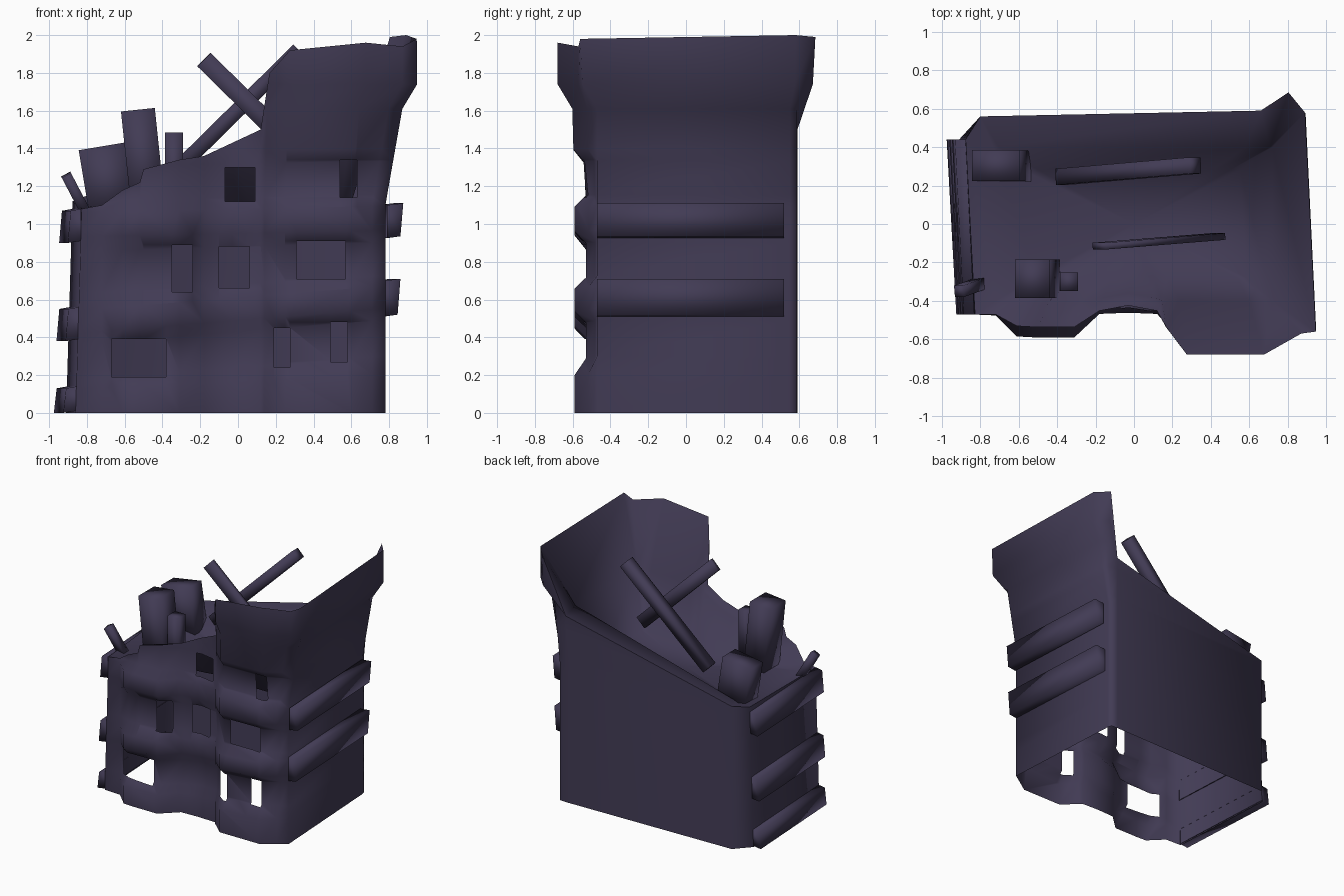
import bpy, bmesh, math
from mathutils import Vector

if "Cube" in bpy.data.objects:
    bpy.data.objects.remove(bpy.data.objects["Cube"])

mat = bpy.data.materials.new("dark purple stone")
mat.diffuse_color = (0.054, 0.044, 0.09, 1)
mat.use_nodes = True
mat.node_tree.nodes["Principled BSDF"].inputs["Base Color"].default_value = mat.diffuse_color


def finish(name, bm, angle=math.pi):
    me = bpy.data.meshes.new(name)
    bmesh.ops.recalc_face_normals(bm, faces=bm.faces)
    bm.to_mesh(me)
    bm.free()
    me.materials.append(mat)
    ob = bpy.data.objects.new(name, me)
    bpy.context.collection.objects.link(ob)
    bpy.ops.object.select_all(action='DESELECT')
    ob.select_set(True)
    bpy.context.view_layer.objects.active = ob
    bpy.ops.object.shade_smooth_by_angle(angle=angle)
    return ob


# Plan of the outer wall: x, y, broken top height, front bulge weight
PLAN = [(-.86, -.47, 1.08, 0), (-.72, -.47, 1.10, .1), (-.61, -.525, 1.18, 1),
        (-.52, -.53, 1.22, 1), (-.50, -.53, 1.29, 1), (-.31, -.53, 1.34, 1),
        (-.18, -.45, 1.36, .3), (-.03, -.42, 1.43, .7), (.12, -.45, 1.50, .3),
        (.14, -.46, 1.80, .5), (.25, -.53, 1.92, 1), (.60, -.53, 1.96, 1),
        (.71, -.48, 1.94, .6), (.78, -.47, 1.98, 0),
        (.725, .55, 2.0, 0), (.715, .585, 1.99, 0),
        (.66, .59, 1.50, 0), (-.80, .56, 1.15, 0), (-.91, .44, 1.12, 0)]
# Rows: height, tilt along x, bulge of the floor bands
ROWS = [(0, 0, 1), (.17, .05, 1), (.24, .08, 0), (.43, .08, 0), (.49, .08, 1), (.61, .08, 1),
        (.68, .06, 0), (.88, .03, 0), (.95, .02, 1), (1.08, .02, 1), (1.14, .02, 0),
        (1.32, .02, .2), (1.39, .01, 1.1), (1.61, 0, 1.2), (1.74, 0, 2.5), (2.1, 0, 2.5)]


def ramp(z, z0, z1):
    return max(0, min(1, (z - z0) / (z1 - z0)))


bm = bmesh.new()
rings = []
for rz, tilt, off in ROWS:
    ring = []
    for i, (x, y, top, w) in enumerate(PLAN):
        z = min(rz + tilt * x, top)
        # left bays and centre do not carry the cornice
        bulge = off if i >= 9 else (off if rz < 1.2 else .1)
        py = y - .06 * w * bulge
        px = x
        cornice = ramp(z, 1.61, 1.76)
        if 9 <= i <= 15:
            lean = .09 * ramp(z, 1.1, 1.61) + .09 * cornice - .015 * ramp(z, 1.76, 2)
            px += lean * max(.15, ramp(x, .5, .72)) * (.55 if i == 15 else 1)
        if i == 13:
            py -= .09 * cornice
        if i == 14:
            py += .03 * cornice
        if i == 15:
            py += .10 * cornice
        if i in (0, 18):
            px += .03 * z
        ring.append(bm.verts.new((px, py, z)))
    rings.append(ring)
n = len(PLAN)
for a, b in zip(rings, rings[1:]):
    for i in range(n):
        j = (i + 1) % n
        bm.faces.new((a[i], a[j], b[j], b[i]))
rim = [v.co.copy() for v in rings[-1]]
bmesh.ops.remove_doubles(bm, verts=bm.verts, dist=.002)

# Window openings: x0, x1, z0, z1
WINDOWS = [(-.67, -.38, .19, .39), (-.35, -.24, .64, .89), (-.10, .06, .66, .88),
           (-.07, .09, 1.12, 1.30), (.19, .275, .24, .45), (.49, .58, .27, .48),
           (.31, .57, .71, .91), (.54, .63, 1.14, 1.34)]


def faces_at(x0, x1, z0, z1):
    out = []
    for f in bm.faces:
        xs = [v.co.x for v in f.verts]
        zs = [v.co.z for v in f.verts]
        if (max(v.co.y for v in f.verts) < -.2
                and max(xs) > x0 and min(xs) < x1 and max(zs) > z0 and min(zs) < z1):
            out.append(f)
    return out


for win in WINDOWS:
    x0, x1, z0, z1 = win
    for co, no in (((x0, 0, 0), (1, 0, 0)), ((x1, 0, 0), (1, 0, 0)),
                   ((0, 0, z0), (0, 0, 1)), ((0, 0, z1), (0, 0, 1))):
        fs = faces_at(*win)
        geom = fs + list({e for f in fs for e in f.edges}) + list({v for f in fs for v in f.verts})
        bmesh.ops.bisect_plane(bm, geom=geom, dist=1e-4, plane_co=co, plane_no=no)
    dead = []
    for f in faces_at(*win):
        c = f.calc_center_median()
        if x0 < c.x < x1 and z0 < c.z < z1:
            dead.append(f)
    bmesh.ops.delete(bm, geom=dead, context='FACES')
finish("ruined_walls", bm)

# Sunken collapsed roof inside the rim
bm = bmesh.new()
clamp = lambda v, m: max(-m, min(m, v))
loops = [rim,
         [Vector((clamp(p.x * .88, .72), clamp(p.y * .85, .40), min(p.z - .03, 1.5))) for p in rim],
         [Vector((p.x * .62, clamp(p.y * .6, .28), 1.07)) for p in rim]]
loops = [[bm.verts.new(p) for p in lp] for lp in loops]
for a, b in zip(loops, loops[1:]):
    for i in range(n):
        j = (i + 1) % n
        bm.faces.new((a[i], a[j], b[j], b[i]))
mid = bm.verts.new((0, 0, 1.05))
for i in range(n):
    bm.faces.new((loops[-1][i], loops[-1][(i + 1) % n], mid))
bmesh.ops.remove_doubles(bm, verts=bm.verts, dist=.002)
finish("collapsed_roof", bm)


# Bars and stumps: a box from p to q, w wide and d deep
def bar(name, p, q, w, d):
    p, q = Vector(p), Vector(q)
    up = (q - p).normalized()
    side = Vector((0, 1, 0)).cross(up).normalized()
    dep = up.cross(side)
    bm = bmesh.new()
    bmesh.ops.create_cube(bm, size=1)
    for v in bm.verts:
        t = v.co.z + .5
        v.co = p + (q - p) * t + side * v.co.x * w + dep * v.co.y * d
    return finish(name, bm)


bar("roof_beam_long", (-.38, .245, 1.23), (.32, .305, 1.92), .08, .085)
bar("roof_beam_short", (.44, -.065, 1.26), (-.18, -.115, 1.87), .10, .035)
bar("chimney_back", (-.66, .30, 1.05), (-.72, .305, 1.41), .25, .16)
bar("chimney_front", (-.475, -.285, 1.08), (-.53, -.285, 1.605), .18, .20)
bar("small_post", (-.34, -.30, 1.1), (-.338, -.30, 1.485), .095, .095)
bar("broken_stick", (-.80, -.31, 1.05), (-.91, -.35, 1.26), .055, .06)


# Floor bands on the two sides, open towards the wall
def side_band(name, s, y0, y1, xa, xb, z0, z1):
    bm = bmesh.new()
    bmesh.ops.create_cube(bm, size=1)
    inner = [f for f in bm.faces if f.calc_center_median().x * s < -.4]
    bmesh.ops.delete(bm, geom=inner, context='FACES_ONLY')
    for v in bm.verts:
        t = v.co.y + .5
        x = xa + (xb - xa) * t
        z = z1 if v.co.z > 0 else z0
        if v.co.x * s < 0:
            x -= s * .07
            z -= .01 * s
        elif v.co.z > 0:
            x += .015
        v.co = (x, y0 + (y1 - y0) * t, max(0, z))
    finish(name, bm)


for i, (z0, z1) in enumerate([(.52, .71), (.935, 1.11)]):
    side_band(f"right_band_{i}", 1, -.47, .52, .845 + .015 * i, .795 + .015 * i, z0, z1)
for i, (z0, z1) in enumerate([(0, .13), (.38, .55), (.90, 1.07)]):
    side_band(f"left_band_{i}", -1, -.47, .44, -.925 + .012 * i, -.975 + .014 * i, z0, z1)
